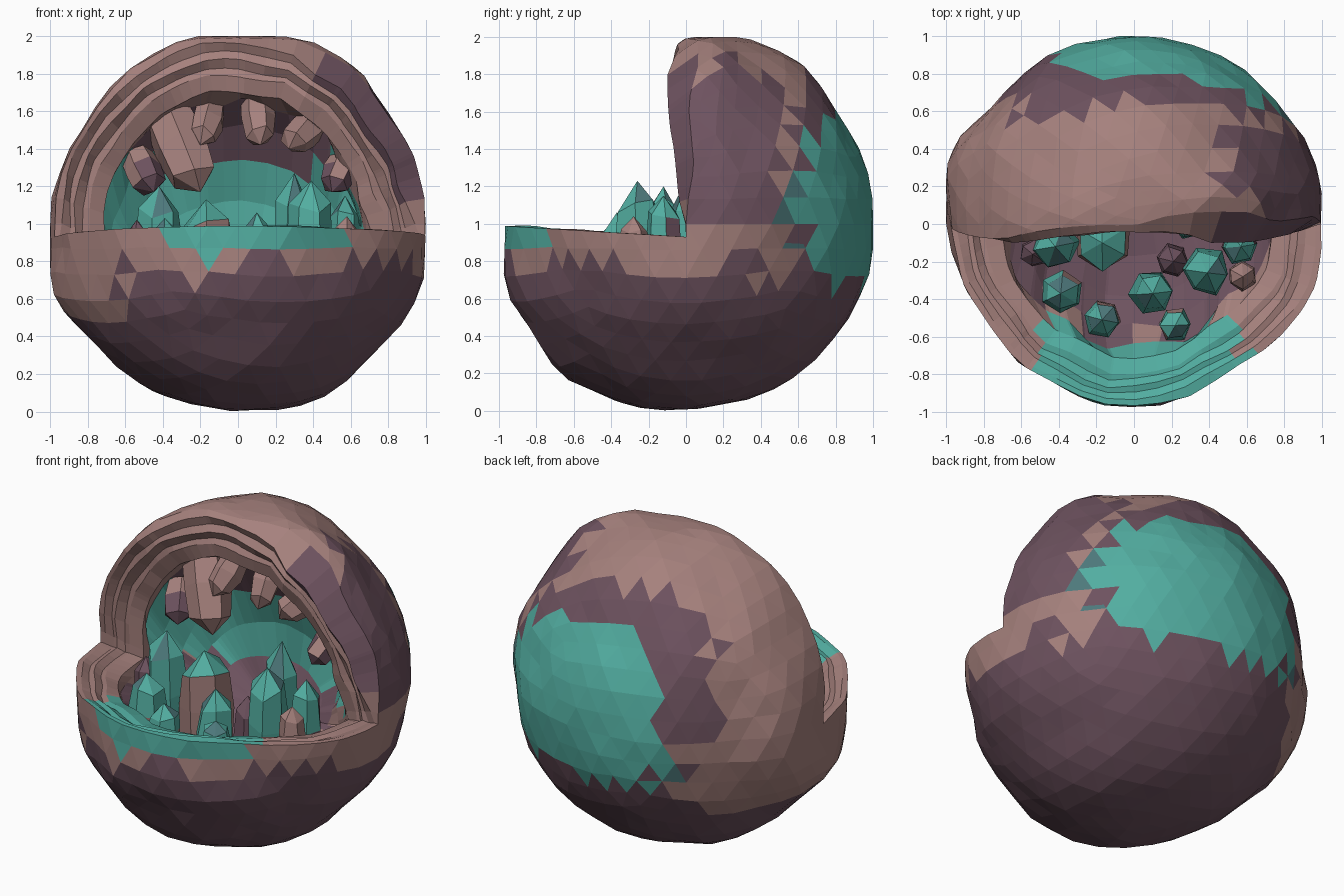
import bpy, bmesh, math, random
from mathutils import Vector, noise

if "Cube" in bpy.data.objects:
    bpy.data.objects.remove(bpy.data.objects["Cube"])

random.seed(4)


def mat(name, c):
    m = bpy.data.materials.new(name)
    m.diffuse_color = (*c, 1)
    m.use_nodes = True
    m.node_tree.nodes["Principled BSDF"].inputs["Base Color"].default_value = m.diffuse_color
    return m


PINK, PURPLE, TEAL, DARK = range(4)
MATS = [mat("pink_rock", (.38, .22, .205)), mat("purple_rock", (.155, .085, .115)),
        mat("teal_mineral", (.085, .42, .355)), mat("dark_teal", (.075, .19, .20))]


def finish(bm, name):
    bmesh.ops.recalc_face_normals(bm, faces=bm.faces)
    me = bpy.data.meshes.new(name)
    bm.to_mesh(me)
    bm.free()
    for m in MATS:
        me.materials.append(m)
    ob = bpy.data.objects.new(name, me)
    bpy.context.collection.objects.link(ob)
    return ob


def clamp(v, a=0.0, b=1.0):
    return max(a, min(b, v))


# Colour patches of the outer skin
def skin(c):
    n = noise.noise(c * 2.3) * .22 + random.uniform(-.06, .06)
    d = (c - Vector((0, 0, 1))).normalized()
    t = d.dot(Vector((.2, .97, .08)).normalized()) + n * .5
    if t > .78 and .68 < c.z < 1.6 + n * .4:
        return TEAL
    if c.y < -.6 and c.z > .87 + n * .3 and -.4 < c.x < .6:
        return TEAL
    if t > .7 and .75 < c.z < 1.65:
        return DARK if n > 0 else PURPLE
    if c.z > 1:
        if c.x > .5 + n and c.y < .5:
            return PURPLE
        return PINK if c.y < .65 + n else PURPLE
    if c.z > .8 + n * .7 or (c.x < -.65 + n and c.z > .5):
        return PINK
    return PURPLE


# Lumpy outline: points on the three silhouettes steer the ball's radius
FRONT = [(-.35, .95), (-.63, .77), (-.86, .45), (-.98, .13), (-.96, -.43), (-.75, -.65),
         (-.35, -.94), (.43, -.94), (.78, -.63), (.95, -.38), (.87, .5), (.5, .92)]
SIDE = [(0, 1), (.33, .99), (.6, .86), (.85, .52), (1, 0), (.94, -.37), (.6, -.8), (.3, -.94),
        (0, -1), (-.45, -.91), (-.67, -.81), (-.83, -.57), (-1, -.32), (-.95, -.03)]
TOP = [(.3, .95), (.6, .8), (.8, .6), (.97, .3), (1, 0), (.95, -.35), (.8, -.58), (.5, -.78),
       (.2, -.95), (-.35, -.88), (-.8, -.5), (-.95, -.15), (-1, .32), (-.7, .68), (-.4, .92)]
ANCHORS = ([Vector((a, 0, b)) for a, b in FRONT] + [Vector((0, a, b)) for a, b in SIDE]
           + [Vector((a, b, 0)) for a, b in TOP])


def radius(d):
    total, weight = 1.01 * .08, .08
    for p in ANCHORS:
        w = math.exp(-(d.angle(p) / .2) ** 2)
        total += w * p.length
        weight += w
    return total / weight


bm = bmesh.new()
bmesh.ops.create_icosphere(bm, subdivisions=4, radius=1)
for v in bm.verts:
    d = v.co.normalized()
    r = radius(d) + .02 * noise.noise(d * 2.6) + random.uniform(-.006, .006)
    v.co = Vector([clamp(q * r, -1, 1) for q in d]) + Vector((0, 0, 1))

# Cut the front upper wedge away
O = Vector((0, 0, .93))
N_LEDGE = Vector((0, .06, 1)).normalized()
N_WALL = Vector((0, 1, .125)).normalized()
for n in (N_LEDGE, N_WALL):
    bmesh.ops.bisect_plane(bm, geom=bm.verts[:] + bm.edges[:] + bm.faces[:],
                           plane_co=O, plane_no=n, dist=.012)
gone = [f for f in bm.faces if (f.calc_center_median() - O).dot(N_LEDGE) > 0
        and (f.calc_center_median() - O).dot(N_WALL) < 0]
bmesh.ops.delete(bm, geom=gone, context='FACES')
for f in bm.faces:
    f.material_index = skin(f.calc_center_median())

# Stepped rim: rings of the opening shrunk and sunk inwards
edges = [e for e in bm.edges if e.is_boundary]
rim = list({v for e in edges for v in e.verts})
base = {v: v.co.copy() for v in rim}
skin_verts = list(bm.verts)
STEPS = [(.965, -.005), (.925, .03), (.895, .02), (.85, .06), (.815, .05), (.73, .08)]
DIAG = Vector((0, .7, -.7)).normalized()
FLOOR_DEPTH, BACK_DEPTH = .42, .46
rings = []
for i, (s, depth) in enumerate(STEPS):
    ring = {}
    for v in rim:
        p = base[v] - O
        up = p.z > .08
        w = clamp((p.z if up else -p.y) / .4)
        n = DIAG.lerp(Vector((0, 1, 0)) if up else Vector((0, 0, -.75)), w)
        k = s * (1 - .08 * clamp(p.x / .5) * clamp(p.z / .3))
        wob = noise.noise(base[v] * 3 + Vector((0, 0, i * .35))) * .03
        co = O + p * (k + wob) + n * (depth + wob * .6)
        co.y += .09 * clamp((co.z - 1.7) / .28)
        if up:
            co.z = min(co.z, 1.965)
        ring[v] = bm.verts.new(co)
    rings.append(ring)

# Hollow cavity: swing the last ring round to a pole on the far side
last = {v: rings[-1][v].co - O for v in rim}
for t in (.14, .28, .42, .56, .7, .85):
    ring = {}
    for v in rim:
        q = last[v]
        d = q.normalized().slerp(DIAG, t) * (q.length * (1 - t) + .7 * t)
        d *= 1 + .1 * noise.noise(d * 4)
        d.z = max(d.z, d.z * FLOOR_DEPTH / .7) if d.z < 0 else d.z
        d.y = d.y * BACK_DEPTH / .7 if d.y > 0 else d.y
        ring[v] = bm.verts.new(O + d)
    rings.append(ring)

# Round the upper outer edge back, more on the right
for v in skin_verts:
    p = v.co
    if p.z > .98:
        shift = .13 * clamp((p.z - 1.65) / .35) + .11 * clamp(p.x / .5) * clamp((p.z - 1) / .3)
        v.co.y += shift * (1 - clamp((p.y + .12) / .4))
rings.insert(0, {v: v for v in rim})


def cavity_colour(c, i):
    n = noise.noise(c * 3) * .2 + random.uniform(-.05, .05)
    if i <= 6:
        if c.y < -.5 and -.5 < c.x < .6 + n:
            return TEAL
        return PURPLE if c.x > .45 and c.z > 1.1 and i < 2 else PINK
    if c.y > 0 and c.z > .85:
        return TEAL if c.z < 1.32 + n * .5 else PURPLE
    return PURPLE if n < .08 else PINK


bottom = bm.verts.new(O + Vector((0, DIAG.y * BACK_DEPTH, DIAG.z * FLOOR_DEPTH)))
for i in range(len(rings)):
    for e in edges:
        a, b = e.verts
        quad = ((rings[i][a], rings[i][b], rings[i + 1][b], rings[i + 1][a])
                if i + 1 < len(rings) else (rings[i][a], rings[i][b], bottom))
        f = bm.faces.new(quad)
        f.material_index = cavity_colour(f.calc_center_median(), i)
bmesh.ops.dissolve_degenerate(bm, dist=.002, edges=bm.edges)
finish(bm, "geode_shell")


# Six-sided pointed crystal from root to tip
def crystal(name, root, tip, r, low, high):
    root, tip = Vector(root), Vector(tip)
    axis = tip - root
    q = axis.to_track_quat('Z', 'Y')
    L = axis.length
    spin = random.uniform(0, 1)
    bm = bmesh.new()
    rows = []
    for t, k in ((0, .9), (.4, 1), (.78, .85)):
        row = []
        for j in range(6):
            a = spin + j * math.tau / 6
            rr = r * k * random.uniform(.88, 1.1)
            row.append(bm.verts.new(root + q @ Vector(
                (rr * math.cos(a), rr * math.sin(a), L * t + (t > 0) * random.uniform(-.06, .06) * L))))
        rows.append(row)
    top = bm.verts.new(tip)
    bm.faces.new(rows[0][::-1])
    for j in range(6):
        k = (j + 1) % 6
        bm.faces.new((rows[0][j], rows[0][k], rows[1][k], rows[1][j])).material_index = low
        bm.faces.new((rows[1][j], rows[1][k], rows[2][k], rows[2][j])).material_index = (
            low if random.random() < .25 else high)
        bm.faces.new((rows[2][j], rows[2][k], top)).material_index = (
            DARK if high == TEAL and random.random() < .25 else high)
    finish(bm, name)


# Floor crystals: x, y, radius, tip height, colours
FLOOR = [(-.42, -.12, .13, 1.2, TEAL, TEAL), (-.17, -.1, .17, 1.13, PINK, TEAL),
         (-.39, -.37, .11, 1.03, PINK, TEAL), (-.17, -.51, .1, .95, PINK, TEAL),
         (.1, -.37, .12, 1.06, TEAL, TEAL), (.22, -.54, .09, .95, PINK, TEAL),
         (.39, -.26, .13, 1.23, TEAL, TEAL), (.21, -.2, .09, .98, PURPLE, PURPLE),
         (.58, -.28, .08, 1.04, PINK, PINK), (.57, -.12, .1, 1.15, PURPLE, TEAL),
         (-.54, -.16, .08, 1.02, PURPLE, PURPLE), (.3, .02, .11, 1.27, TEAL, TEAL)]
for i, (x, y, r, z, lo, hi) in enumerate(FLOOR):
    root_z = .93 - FLOOR_DEPTH * math.sqrt(1 - (x * x + y * y) / .54)
    crystal(f"floor_crystal_{i + 1}", (x * .98, y + .01, root_z), (x, y, z), r, lo, hi)

# Hanging crystals on the upper back wall: root x z, tip x z, radius
ROOF = [(-.37, 1.58, -.2, 1.17, .15), (-.14, 1.63, -.2, 1.42, .09), (.1, 1.66, .12, 1.42, .09),
        (.4, 1.55, .27, 1.4, .1), (.58, 1.36, .5, 1.17, .09), (-.54, 1.36, -.45, 1.17, .1)]
for i, (x0, z0, x1, z1, r) in enumerate(ROOF):
    crystal(f"roof_crystal_{i + 1}", (x0, .2, z0), (x1, .03, z1), r, PINK,
            PURPLE if i > 3 else PINK)
